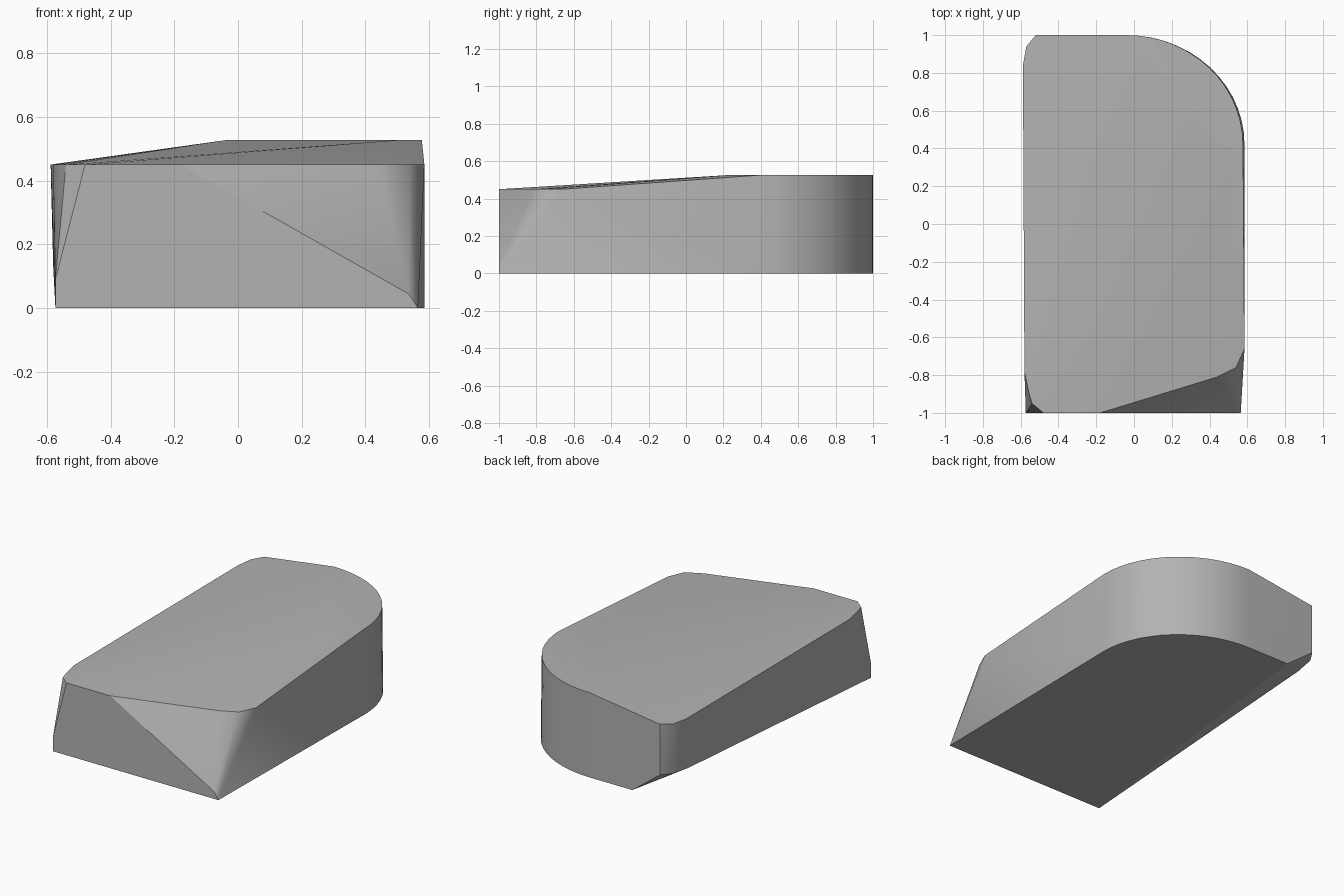
import bpy, bmesh
from math import radians, sin, cos, pi

cube = bpy.data.objects.get("Cube")
if cube:
    bpy.data.objects.remove(cube, do_unlink=True)

grey = bpy.data.materials.new("plain grey")
grey.use_nodes = True
colour = (0.45, 0.45, 0.45, 1)
grey.diffuse_color = colour
grey.node_tree.nodes["Principled BSDF"].inputs["Base Color"].default_value = colour

LOW, HIGH = 0.45, 0.527
# cut front top edge and softened left side of the top
rim = [(-0.58, -0.78), (-0.56, -0.88), (-0.54, -0.95), (-0.48, -1), (-0.18, -1),
       (0.44, -0.81), (0.54, -0.76), (0.585, -0.66)]
points = [(x, y, LOW) for x, y in rim]
points += [(-0.588, 0.84, LOW), (-0.57, 0.94, 0.453), (-0.52, 1, 0.46), (0.5, 0.25, HIGH)]
# foot of the front face
points += [(-0.573, -1, 0), (-0.573, -1, 0.09), (0.535, -1, 0.045), (0.565, -1, 0)]
# lifted rear corner of the underside
points += [(-0.33, 1, 0), (-0.52, 1, 0.145), (-0.565, 0.93, 0.14), (-0.58, 0.8, 0.13)]
# large rounded rear corner, top and bottom
STEPS = 14
for i in range(STEPS + 1):
    a = pi / 2 * i / STEPS
    y = 0.42 + 0.58 * sin(a)
    points.append((-0.04 + 0.617 * cos(a), y, HIGH))
    points.append((-0.04 + 0.625 * cos(a), y, 0))

# wrap the points in one solid
bm = bmesh.new()
for p in points:
    bm.verts.new(p)
bmesh.ops.convex_hull(bm, input=bm.verts)
bmesh.ops.delete(bm, geom=[v for v in bm.verts if not v.link_faces], context="VERTS")
bmesh.ops.dissolve_limit(bm, angle_limit=radians(0.5), verts=bm.verts, edges=bm.edges)
bmesh.ops.recalc_face_normals(bm, faces=bm.faces)
mesh = bpy.data.meshes.new("rounded_block")
bm.to_mesh(mesh)
bm.free()
mesh.materials.append(grey)

block = bpy.data.objects.new("rounded_block", mesh)
bpy.context.collection.objects.link(block)
bpy.context.view_layer.objects.active = block
block.select_set(True)
bpy.ops.object.shade_smooth_by_angle(angle=radians(30))
